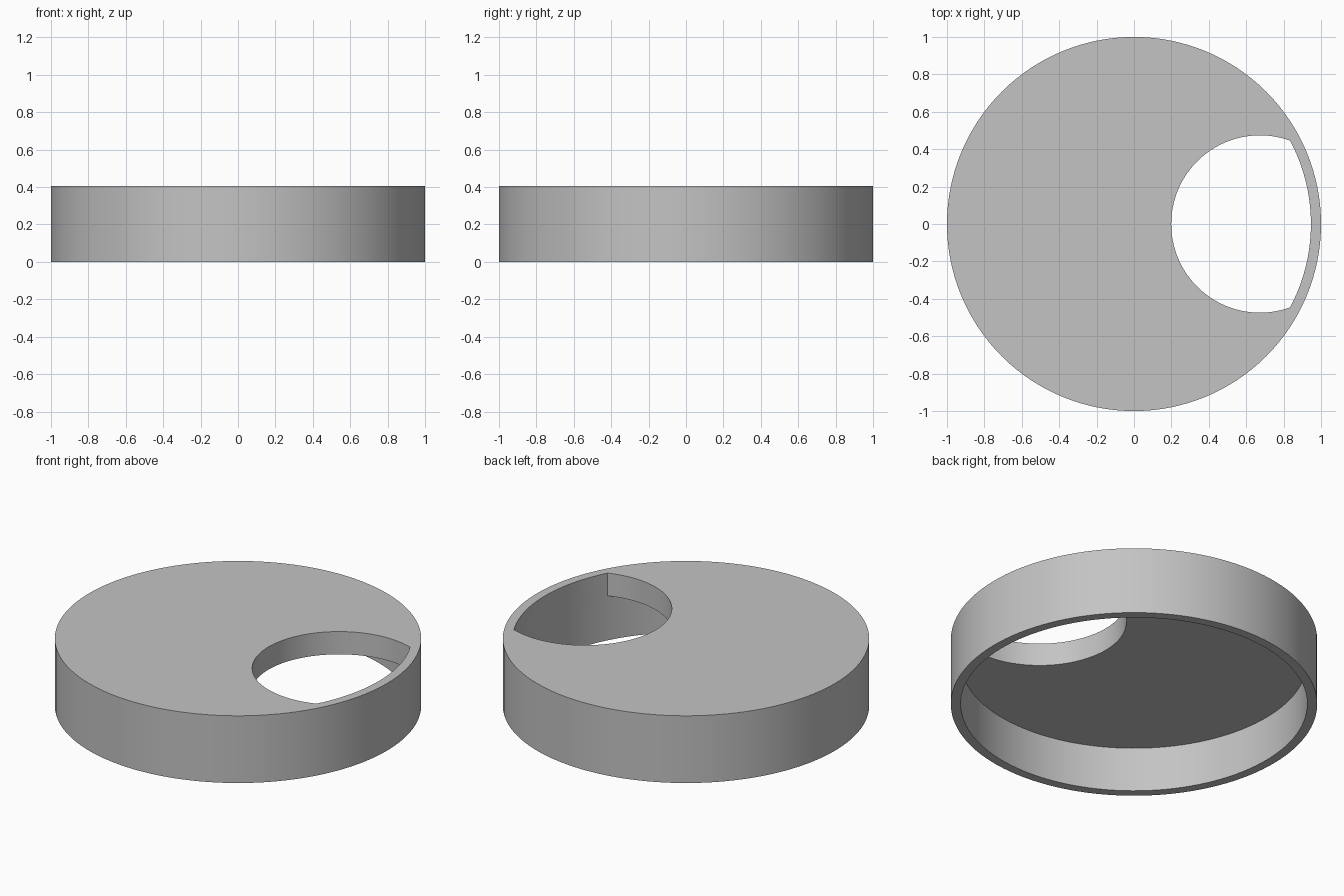
import bpy, bmesh
from math import atan2, cos, sin, pi, sqrt, hypot

if "Cube" in bpy.data.objects:
    bpy.data.objects.remove(bpy.data.objects["Cube"], do_unlink=True)

OUTER, INNER, HEIGHT, CEILING = 1.0, 0.946, 0.405, 0.268
HOLE_X, HOLE_R = 0.673, 0.474
SEGMENTS = 128

grey = bpy.data.materials.new("plain grey")
grey.use_nodes = True
color = (0.55, 0.55, 0.55, 1)
grey.diffuse_color = color
grey.node_tree.nodes["Principled BSDF"].inputs["Base Color"].default_value = color


def circle(radius, cx=0.0):
    steps = [2 * pi * i / SEGMENTS for i in range(SEGMENTS)]
    return [(cx + radius * cos(a), radius * sin(a)) for a in steps]


def by_angle(points, cx=0.0):
    return sorted(points, key=lambda p: atan2(p[1], p[0] - cx))


def prism(name, outline, z0, z1):
    bm = bmesh.new()
    base = bm.faces.new([bm.verts.new((x, y, z0)) for x, y in outline])
    grown = bmesh.ops.extrude_face_region(bm, geom=[base])["geom"]
    top = [v for v in grown if isinstance(v, bmesh.types.BMVert)]
    bmesh.ops.translate(bm, verts=top, vec=(0, 0, z1 - z0))
    bmesh.ops.recalc_face_normals(bm, faces=bm.faces)
    mesh = bpy.data.meshes.new(name)
    bm.to_mesh(mesh)
    bm.free()
    mesh.materials.append(grey)
    obj = bpy.data.objects.new(name, mesh)
    bpy.context.collection.objects.link(obj)
    return obj


# Corners where the round hole meets the inside of the rim
corner_x = (INNER**2 - HOLE_R**2 + HOLE_X**2) / (2 * HOLE_X)
corner_y = sqrt(INNER**2 - corner_x**2)
corners = [(corner_x, corner_y), (corner_x, -corner_y)]

# Cavity outline, and hole outline trimmed by the rim
cavity = by_angle(circle(INNER) + corners)
rim_arc = [p for p in circle(INNER) if hypot(p[0] - HOLE_X, p[1]) < HOLE_R]
hole_arc = [p for p in circle(HOLE_R, HOLE_X) if hypot(*p) < INNER]
opening = by_angle(rim_arc + hole_arc + corners, HOLE_X)

# Round cap, hollowed from below and pierced through the top
cap = prism("round_cap", circle(OUTER), 0, HEIGHT)
cutters = [prism("opening_cutter", opening, -0.1, HEIGHT + 0.1),
           prism("cavity_cutter", cavity, -0.1, CEILING)]

bpy.ops.object.select_all(action='DESELECT')
cap.select_set(True)
bpy.context.view_layer.objects.active = cap
for cutter in cutters:
    cutter.hide_render = True
    cut = cap.modifiers.new(cutter.name, 'BOOLEAN')
    cut.operation = 'DIFFERENCE'
    cut.solver = 'EXACT'
    cut.object = cutter
    bpy.ops.object.modifier_apply(modifier=cut.name)
    bpy.data.objects.remove(cutter, do_unlink=True)

bpy.ops.object.shade_smooth_by_angle(angle=pi / 6)
